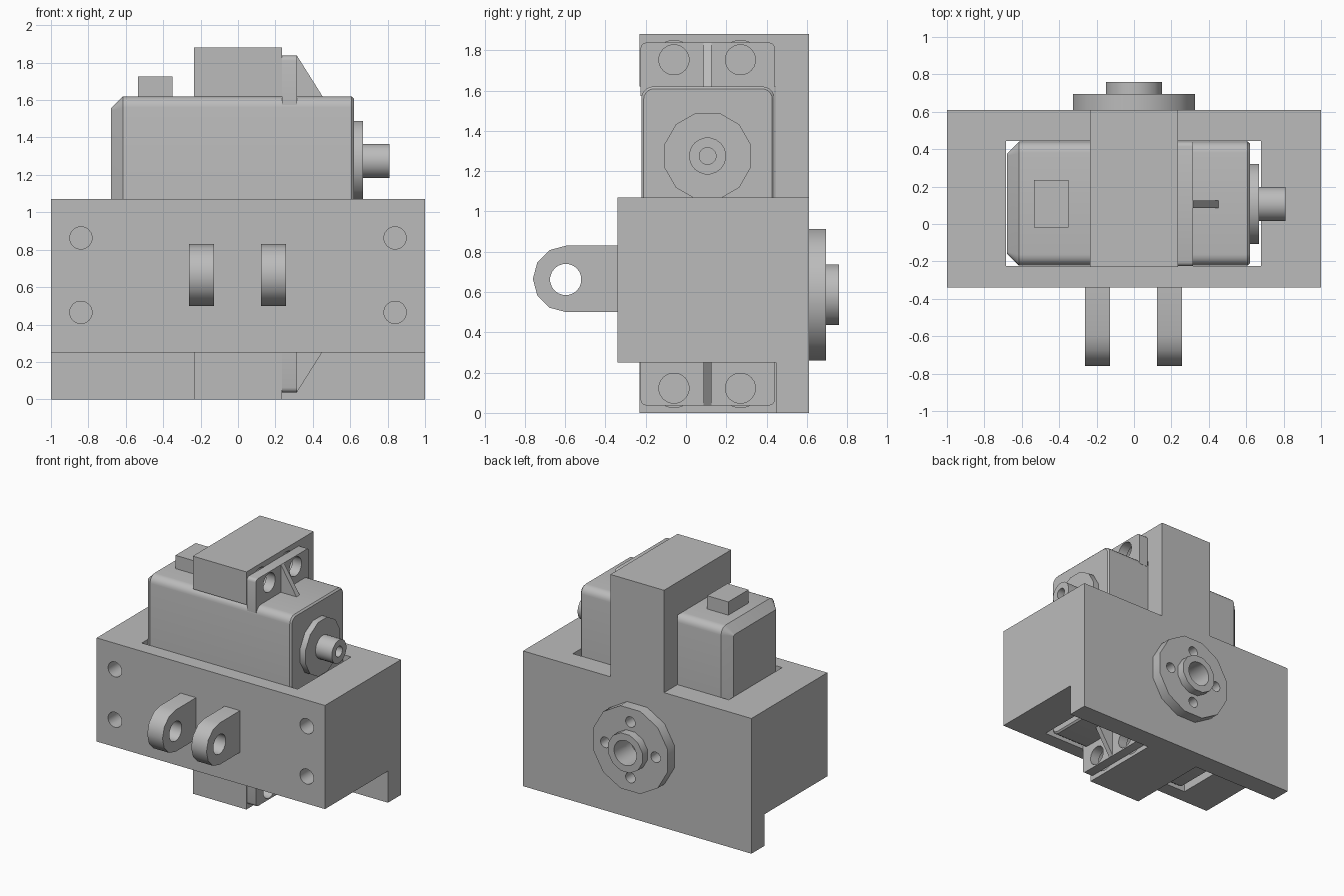
import bpy, bmesh, math
from mathutils import Vector, Matrix

old = bpy.data.objects.get("Cube")
if old:
    bpy.data.objects.remove(old, do_unlink=True)

grey = bpy.data.materials.new("plain grey")
grey.use_nodes = True
grey.diffuse_color = (0.5, 0.5, 0.5, 1)
grey.node_tree.nodes["Principled BSDF"].inputs["Base Color"].default_value = (0.5, 0.5, 0.5, 1)

parts = []


def loft(name, rings):
    """Closed solid through matching rings of points."""
    bm = bmesh.new()
    loops = [[bm.verts.new(p) for p in ring] for ring in rings]
    n = len(loops[0])
    for a, b in zip(loops, loops[1:]):
        for i in range(n):
            j = (i + 1) % n
            bm.faces.new((a[i], a[j], b[j], b[i]))
    bm.faces.new(loops[0])
    bm.faces.new(loops[-1])
    bmesh.ops.recalc_face_normals(bm, faces=bm.faces[:])
    mesh = bpy.data.meshes.new(name)
    bm.to_mesh(mesh)
    bm.free()
    mesh.materials.append(grey)
    obj = bpy.data.objects.new(name, mesh)
    bpy.context.collection.objects.link(obj)
    parts.append(obj)
    return obj


def extrude_x(name, profile, x0, x1):
    """Extrude a (y, z) profile along x."""
    return loft(name, [[(x, y, z) for y, z in profile] for x in (x0, x1)])


def box(name, x0, x1, y0, y1, z0, z1):
    return extrude_x(name, [(y0, z0), (y1, z0), (y1, z1), (y0, z1)], x0, x1)


def cylinder(name, axis, start, end, a, b, r, n=12):
    """Cylinder along x or y; a, b are the two other centre coordinates."""
    rings = []
    for t in (start, end):
        ring = []
        for i in range(n):
            w = 2 * math.pi * (i + 0.5) / n
            u, v = a + r * math.cos(w), b + r * math.sin(w)
            ring.append((t, u, v) if axis == "x" else (u, t, v))
        rings.append(ring)
    return loft(name, rings)


def rounded_rect(y0, y1, z0, z1, r, steps=5):
    pts = []
    corners = ((y1 - r, z1 - r), (y0 + r, z1 - r), (y0 + r, z0 + r), (y1 - r, z0 + r))
    for k, (cy, cz) in enumerate(corners):
        for i in range(steps + 1):
            w = math.pi / 2 * (k + i / steps)
            pts.append((cy + r * math.cos(w), cz + r * math.sin(w)))
    return pts


def cut(cutter, *targets):
    """Subtract the cutter from each target, then discard it."""
    cutter.hide_render = True
    for obj in targets:
        mod = obj.modifiers.new("cut", "BOOLEAN")
        mod.operation = "DIFFERENCE"
        mod.solver = "EXACT"
        mod.object = cutter
        bpy.context.view_layer.objects.active = obj
        bpy.ops.object.modifier_apply(modifier=mod.name)
    parts.remove(cutter)
    bpy.data.objects.remove(cutter, do_unlink=True)


# Housing with a rear skirt and an open pocket
housing = extrude_x("housing", [(-0.34, 0.25), (-0.34, 1.07), (0.61, 1.07),
                                (0.61, 0), (0.447, 0), (0.447, 0.25)], -1, 1)
cut(box("pocket", -0.685, 0.68, -0.225, 0.443, 0.1, 1.3), housing)
for x in (-0.84, 0.84):
    for z in (0.465, 0.863):
        cut(cylinder("screw_hole", "y", -0.4, -0.14, x, z, 0.06, 20), housing)

# Upper hooked post and lower arm that hold the motor flange
upper_arm = extrude_x("upper_arm", [(0.61, 1.07), (0.61, 1.88), (-0.23, 1.88),
                                    (-0.23, 1.62), (0.443, 1.62), (0.443, 1.07)], -0.235, 0.235)
lower_arm = box("lower_arm", -0.235, 0.235, -0.23, 0.447, 0, 0.25)

# Motor body: rounded along its length, chamfered at the rear end
sections = [(-0.68, 0.065, 0.01), (-0.615, 0, 0.06), (0.608, 0, 0.06), (0.62, 0.012, 0.05)]
loft("motor_body", [[(x, y, z) for y, z in
                     rounded_rect(-0.222 + d, 0.44 - d, 0.25 + d, 1.62 - d, r)]
                    for x, d, r in sections])
box("connector_block", -0.535, -0.35, -0.018, 0.235, 1.6, 1.725)

# Mounting ears with holes and a rib, top and bottom
MID = 0.9375
for side, arm, s in (("upper", upper_arm, 1), ("lower", lower_arm, -1)):
    ear_profile = [(-0.225, MID + s * 0.635)]
    for cy, start in ((-0.2, 180), (0.415, 90)):
        for k in range(4):
            w = math.radians(start - 30 * k)
            ear_profile.append((cy + 0.025 * math.cos(w),
                                MID + s * (0.875 + 0.025 * math.sin(w))))
    ear_profile.append((0.44, MID + s * 0.635))
    ear = extrude_x(side + "_ear", ear_profile, 0.236, 0.315)
    for y in (-0.06, 0.27):
        z = MID + s * 0.815
        cut(cylinder("ear_hole", "x", 0.2, 0.35, y, z, 0.075, 20), ear)
        cut(cylinder("arm_hole", "x", 0.03, 0.26, y, z, 0.097, 20), arm)
    rib = [(0.315, 0.67), (0.46, 0.67), (0.315, 0.9)]
    loft(side + "_rib", [[(x, y, MID + s * h) for x, h in rib] for y in (0.086, 0.126)])

# Output collar and hollow shaft
cylinder("output_collar", "x", 0.615, 0.668, 0.107, 1.275, 0.222)
shaft = cylinder("output_shaft", "x", 0.66, 0.81, 0.107, 1.275, 0.092, 20)
cut(cylinder("shaft_bore", "x", 0.7, 0.85, 0.107, 1.275, 0.042, 16), shaft)

# Pair of rounded clevis lugs
lug_profile = [(-0.335, 0.5), (-0.335, 0.83)]
for i in range(7):
    w = math.radians(90 + 30 * i)
    lug_profile.append((-0.595 + 0.165 * math.cos(w), 0.665 + 0.165 * math.sin(w)))
for name, x0 in (("right_lug", -0.263), ("left_lug", 0.122)):
    lug = extrude_x(name, lug_profile, x0, x0 + 0.134)
    cut(cylinder("lug_hole", "x", x0 - 0.1, x0 + 0.3, -0.597, 0.662, 0.078, 20), lug)

# Rear flange with four holes and a bored hub
flange = cylinder("rear_flange", "y", 0.61, 0.695, 0, 0.587, 0.338)
hub = cylinder("rear_hub", "y", 0.694, 0.76, 0, 0.587, 0.155)
cut(cylinder("wide_bore", "y", 0.55, 0.8, 0, 0.587, 0.098, 24), flange, hub, housing)
cut(cylinder("narrow_bore", "y", 0.4, 0.6, 0, 0.587, 0.055, 24), housing)
for k in range(4):
    w = k * math.pi / 2
    cut(cylinder("flange_hole", "y", 0.55, 0.75, 0.22 * math.cos(w),
                 0.587 + 0.22 * math.sin(w), 0.042, 16), flange, housing)

# Smooth the round surfaces, keep edges sharp
bpy.ops.object.select_all(action="DESELECT")
for obj in parts:
    obj.select_set(True)
bpy.context.view_layer.objects.active = housing
bpy.ops.object.shade_smooth_by_angle(angle=math.radians(31))
